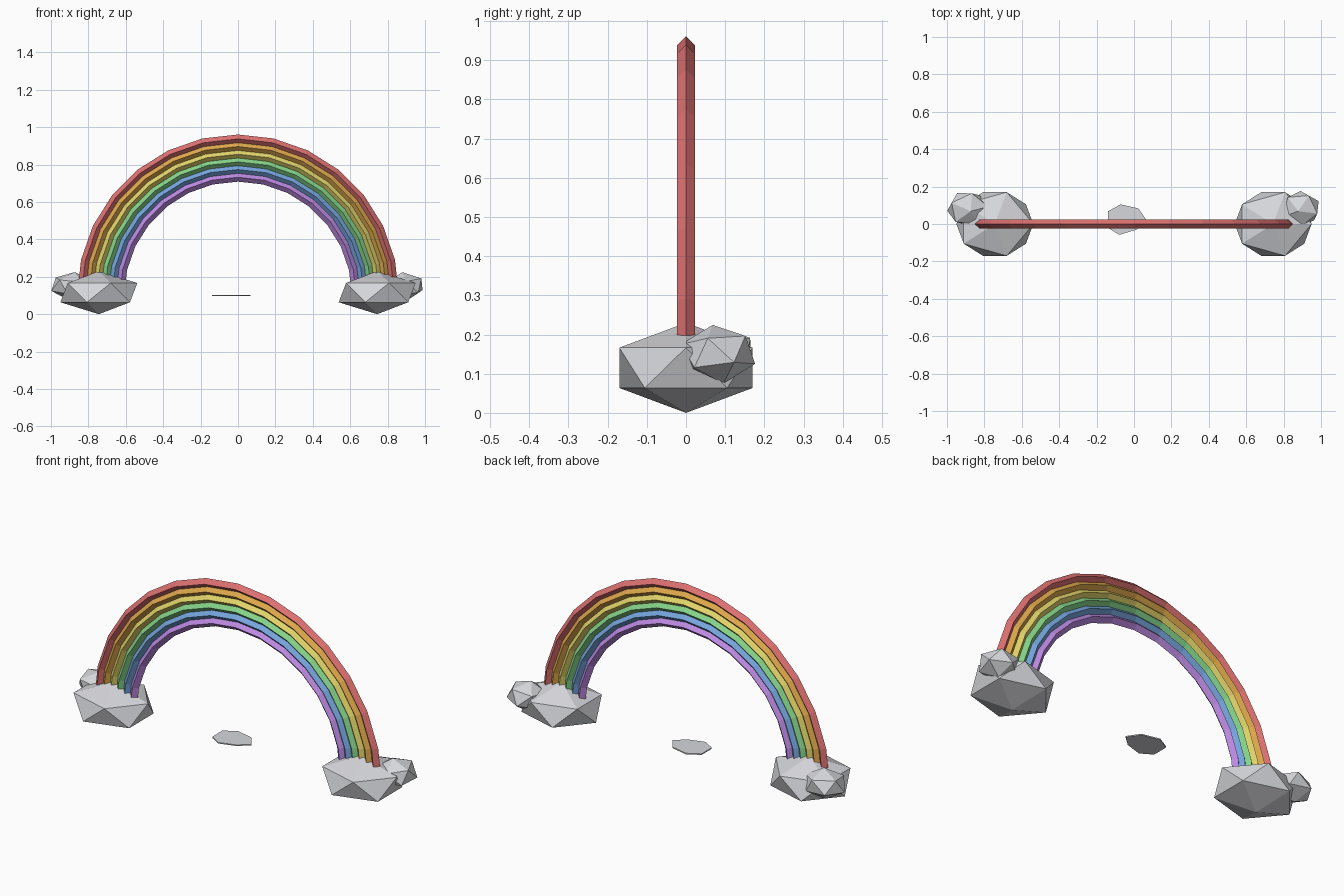
import bpy, bmesh, math
from mathutils import Matrix

if "Cube" in bpy.data.objects:
    bpy.data.objects.remove(bpy.data.objects["Cube"])


def material(name, rgb):
    """Flat colour given as 0-255 screen values, stored linear."""
    m = bpy.data.materials.new(name)
    lin = [(c / 255 / 12.92) if c < 11 else ((c / 255 + 0.055) / 1.055) ** 2.4 for c in rgb]
    m.diffuse_color = (*lin, 1)
    m.use_nodes = True
    m.node_tree.nodes["Principled BSDF"].inputs["Base Color"].default_value = m.diffuse_color
    return m


def finish(bm, name, mat):
    bmesh.ops.recalc_face_normals(bm, faces=bm.faces)
    me = bpy.data.meshes.new(name)
    bm.to_mesh(me)
    bm.free()
    me.materials.append(mat)
    ob = bpy.data.objects.new(name, me)
    bpy.context.collection.objects.link(ob)
    return ob


# Half-ring band with a diamond cross-section
def band(name, mat, radius, half=0.0235, base=0.1, segs=14):
    bm = bmesh.new()
    rings = []
    for i in range(segs + 1):
        a = math.pi * i / segs
        ring = []
        for dr, y in ((half, 0), (0, half), (-half, 0), (0, -half)):
            r = radius + dr
            ring.append(bm.verts.new((r * math.cos(a), y, base + r * math.sin(a))))
        rings.append(ring)
    for p, q in zip(rings, rings[1:]):
        for j in range(4):
            k = (j + 1) % 4
            bm.faces.new((p[j], p[k], q[k], q[j]))
    bm.faces.new(rings[0])
    bm.faces.new(rings[-1])
    finish(bm, name, mat)


# Faceted cloud puff
def puff(name, mat, centre, size, tilt=(0, 0), spin=0):
    bm = bmesh.new()
    bmesh.ops.create_icosphere(bm, subdivisions=1, radius=1)
    m = (Matrix.Translation(centre) @ Matrix.Diagonal((*size, 1))
         @ Matrix.Rotation(math.radians(tilt[0]), 4, 'X')
         @ Matrix.Rotation(math.radians(tilt[1]), 4, 'Y')
         @ Matrix.Rotation(math.radians(spin), 4, 'Z'))
    bmesh.ops.transform(bm, matrix=m, verts=bm.verts)
    finish(bm, name, mat)


# Rainbow bands, outermost first
colours = [("red", (222, 113, 113)), ("orange", (222, 168, 76)), ("yellow", (226, 212, 106)),
           ("green", (134, 212, 138)), ("blue", (118, 166, 222)), ("purple", (188, 138, 226))]
for i, (name, rgb) in enumerate(colours):
    band(name + "_band", material(name, rgb), 0.837 - 0.041 * i)

# Clouds at both feet
grey = material("cloud_grey", (214, 215, 219))
for side, sx in (("left", -1), ("right", 1)):
    puff(side + "_cloud", grey, (0.744 * sx, 0, 0.115), (0.23, 0.2, 0.115))
puff("left_small_cloud", grey, (-0.889, 0.082, 0.15), (0.117, 0.1, 0.076), (8, 8), 10)
puff("right_small_cloud", grey, (0.893, 0.082, 0.15), (0.108, 0.1, 0.076), (8, -8), -12)

# Thin flat slab below the arch
bm = bmesh.new()
outline = [(-0.14, 0.067), (-0.072, 0.105), (0.024, 0.083), (0.068, 0.019),
           (0.013, -0.03), (-0.078, -0.058), (-0.14, -0.02)]
face = bm.faces.new([bm.verts.new((x, y, 0.0965)) for x, y in outline])
ext = bmesh.ops.extrude_face_region(bm, geom=[face], use_keep_orig=True)
top = [v for v in ext["geom"] if isinstance(v, bmesh.types.BMVert)]
bmesh.ops.translate(bm, vec=(0, 0, 0.006), verts=top)
finish(bm, "flat_slab", grey)
